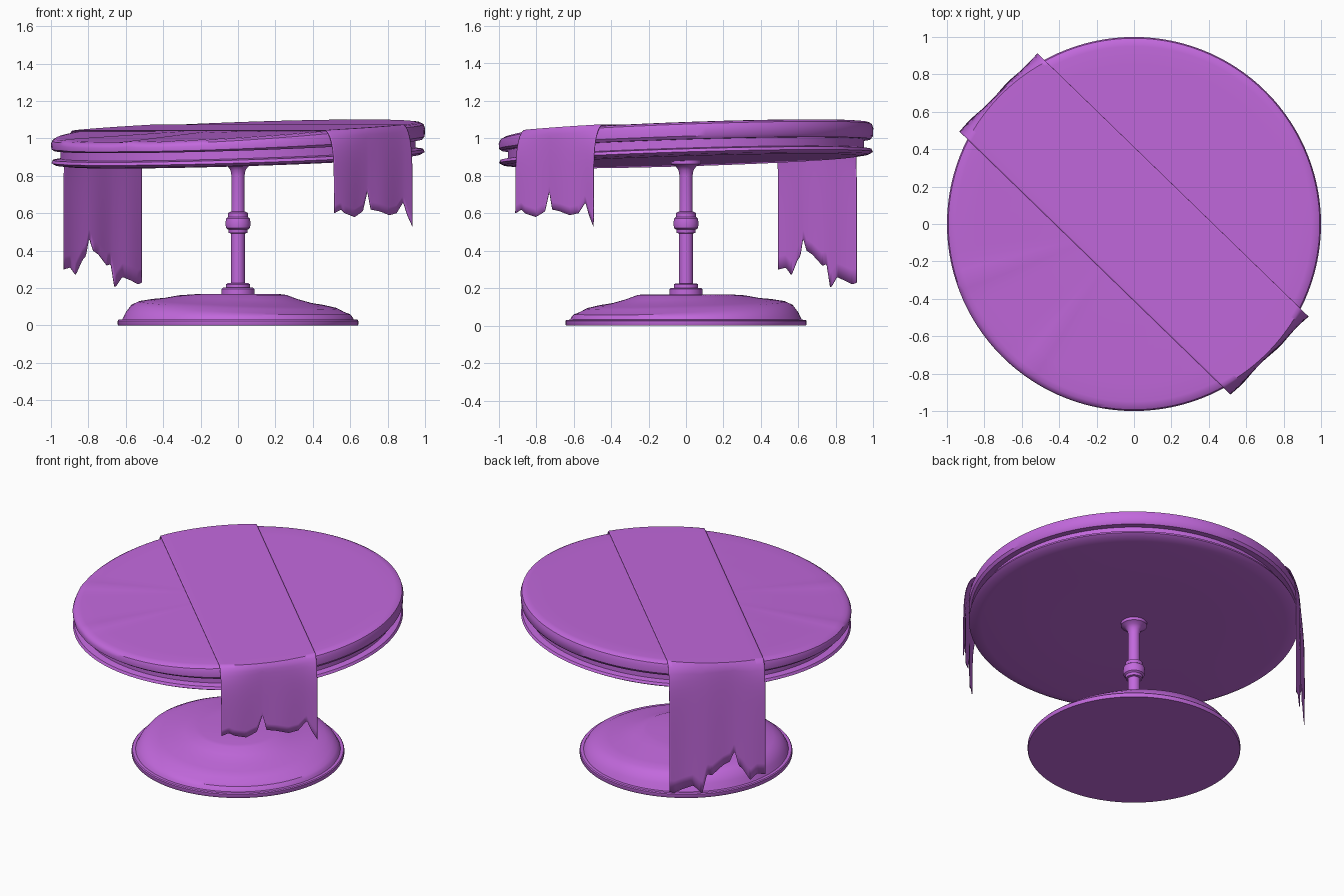
import bpy, bmesh, math

old = bpy.data.objects.get("Cube")
if old:
    bpy.data.objects.remove(old, do_unlink=True)

purple = bpy.data.materials.new("purple")
colour = (0.54, 0.14, 0.72, 1)
purple.use_nodes = True
purple.diffuse_color = colour
purple.node_tree.nodes["Principled BSDF"].inputs["Base Color"].default_value = colour


def clamp(t):
    return max(0.0, min(1.0, t))


def finish(name, bm, angle=35):
    bmesh.ops.recalc_face_normals(bm, faces=bm.faces)
    mesh = bpy.data.meshes.new(name)
    bm.to_mesh(mesh)
    bm.free()
    mesh.materials.append(purple)
    obj = bpy.data.objects.new(name, mesh)
    bpy.context.collection.objects.link(obj)
    bpy.ops.object.select_all(action="DESELECT")
    obj.select_set(True)
    bpy.context.view_layer.objects.active = obj
    bpy.ops.object.shade_smooth_by_angle(angle=math.radians(angle))
    return obj


def lathe(name, profile, deform=None, segments=120):
    """Turn a closed-to-axis (radius, height) profile and bend it with deform."""
    bm = bmesh.new()
    verts = [bm.verts.new((r, 0, z)) for r, z in profile]
    edges = [bm.edges.new(pair) for pair in zip(verts, verts[1:])]
    bmesh.ops.spin(bm, geom=verts + edges, cent=(0, 0, 0), axis=(0, 0, 1),
                   angle=math.tau, steps=segments, use_duplicate=False)
    bmesh.ops.remove_doubles(bm, verts=bm.verts, dist=0.0002)
    if deform:
        for v in bm.verts:
            v.co.z = deform(*v.co)
    return finish(name, bm)


# Tilted, slightly warped tabletop
def warp(x, y, z):
    s = x + y
    upper = clamp((z - 0.96) / 0.07)
    z += (0.03 + 0.006 * upper) * s
    z -= 0.025 * upper * clamp(-s - 0.37)
    # two shallow creases running in from the damaged rim
    angle = math.degrees(math.atan2(y, x)) % 360
    reach = clamp((math.hypot(x, y) - 0.35) / 0.6)
    for crease in (198, 234):
        z += 0.007 * upper * reach * math.exp(-((angle - crease) / 3) ** 2)
    return z


TOP = 1.053
lathe("tabletop", [
    (0, 0.878), (0.5, 0.878), (0.92, 0.878), (0.975, 0.885), (0.998, 0.898),
    (0.99, 0.914), (0.95, 0.92), (0.95, 0.965), (0.985, 0.965), (0.998, 0.98),
    (1.0, 1.02), (0.993, 1.04), (0.975, 1.05), (0.95, TOP), (0.85, TOP),
    (0.7, TOP), (0.55, TOP), (0.4, TOP), (0.2, TOP), (0, TOP)], warp)


# Foot with a lopsided dome
def lean(x, y, z):
    r = math.hypot(x, y)
    mask = clamp((r - 0.25) / 0.08) * clamp((0.61 - r) / 0.04)
    return z + 0.035 * mask * (y - x)


lathe("base_plate", [(0, 0), (0.64, 0), (0.643, 0.005), (0.643, 0.025),
                     (0.638, 0.031), (0.6, 0.032), (0, 0.032)])
lathe("base_dome", [
    (0.62, 0.03), (0.612, 0.045), (0.6, 0.065), (0.57, 0.09), (0.53, 0.11),
    (0.47, 0.122), (0.4, 0.131), (0.32, 0.15), (0.26, 0.164), (0.23, 0.167),
    (0, 0.167)], lean)

# Turned column with collar, knob and flared head
lathe("column", [
    (0, 0.16), (0.088, 0.16), (0.088, 0.195), (0.08, 0.202), (0.065, 0.202),
    (0.065, 0.22), (0.055, 0.226), (0.037, 0.226), (0.037, 0.492),
    (0.05, 0.495), (0.052, 0.512), (0.063, 0.52), (0.068, 0.545),
    (0.063, 0.572), (0.053, 0.58), (0.053, 0.602), (0.036, 0.61),
    (0.035, 0.8), (0.04, 0.83), (0.055, 0.85), (0.08, 0.862),
    (0.08, 0.89), (0, 0.89)], segments=40)


# Cloth runner with torn hanging ends: (fraction across, hem height)
front_hem = [(0, .6), (.08, .62), (.13, .6), (.26, .58), (.37, .61), (.43, .72),
             (.47, .62), (.58, .61), (.7, .59), (.8, .6), (.89, .66),
             (.94, .59), (1, .53)]
back_hem = [(0, .3), (.09, .31), (.16, .27), (.24, .35), (.28, .37), (.32, .47),
            (.37, .4), (.44, .38), (.56, .32), (.61, .33), (.66, .2),
            (.75, .26), (.86, .24), (.95, .22), (1, .23)]


def hem(points, t):
    for (a, za), (b, zb) in zip(points, points[1:]):
        if t <= b:
            return za + (zb - za) * (t - a) / (b - a)
    return points[-1][1]


def place(u, v):
    v += 0.015 * u
    return (v + u) * math.sqrt(0.5), (v - u) * math.sqrt(0.5)


def hanging(side, v, hem_z, rows=14):
    """Points down one column of a hanging end, from rim to hem."""
    rim = math.sqrt(1.004 - v * v)
    x, y = place(side * (rim - 0.02), v)
    start = warp(x, y, TOP) + 0.004
    points = []
    for i in range(rows + 1):
        t = i / rows
        z = start + (hem_z - start) * t ** 1.3
        out = 1 - math.exp(-(start - z) / 0.07)
        u = rim - 0.012 + (1.012 - rim) * out
        u += 0.004 * math.sin(v * 22) * t + 0.008 * clamp((start - z) / 0.02)
        points.append((*place(side * u, v), z))
    return points


def runner_column(t):
    v = (t - 0.5) * 0.59
    flat = math.sqrt(1 - v * v) - 0.03
    across = []
    for i in range(17):
        x, y = place(flat * (i / 8 - 1), v)
        across.append((x, y, warp(x, y, TOP) + 0.004))
    back = hanging(-1, v, hem(back_hem, t))
    return back[::-1] + across + hanging(1, v, hem(front_hem, t))


bm = bmesh.new()
columns = 70
grid = [[bm.verts.new(p) for p in runner_column(i / columns)]
        for i in range(columns + 1)]
for left, right in zip(grid, grid[1:]):
    for j in range(len(left) - 1):
        bm.faces.new((left[j], right[j], right[j + 1], left[j + 1]))
runner = finish("cloth_runner", bm, 50)
thickness = runner.modifiers.new("thickness", "SOLIDIFY")
thickness.thickness = 0.004
thickness.offset = 0
